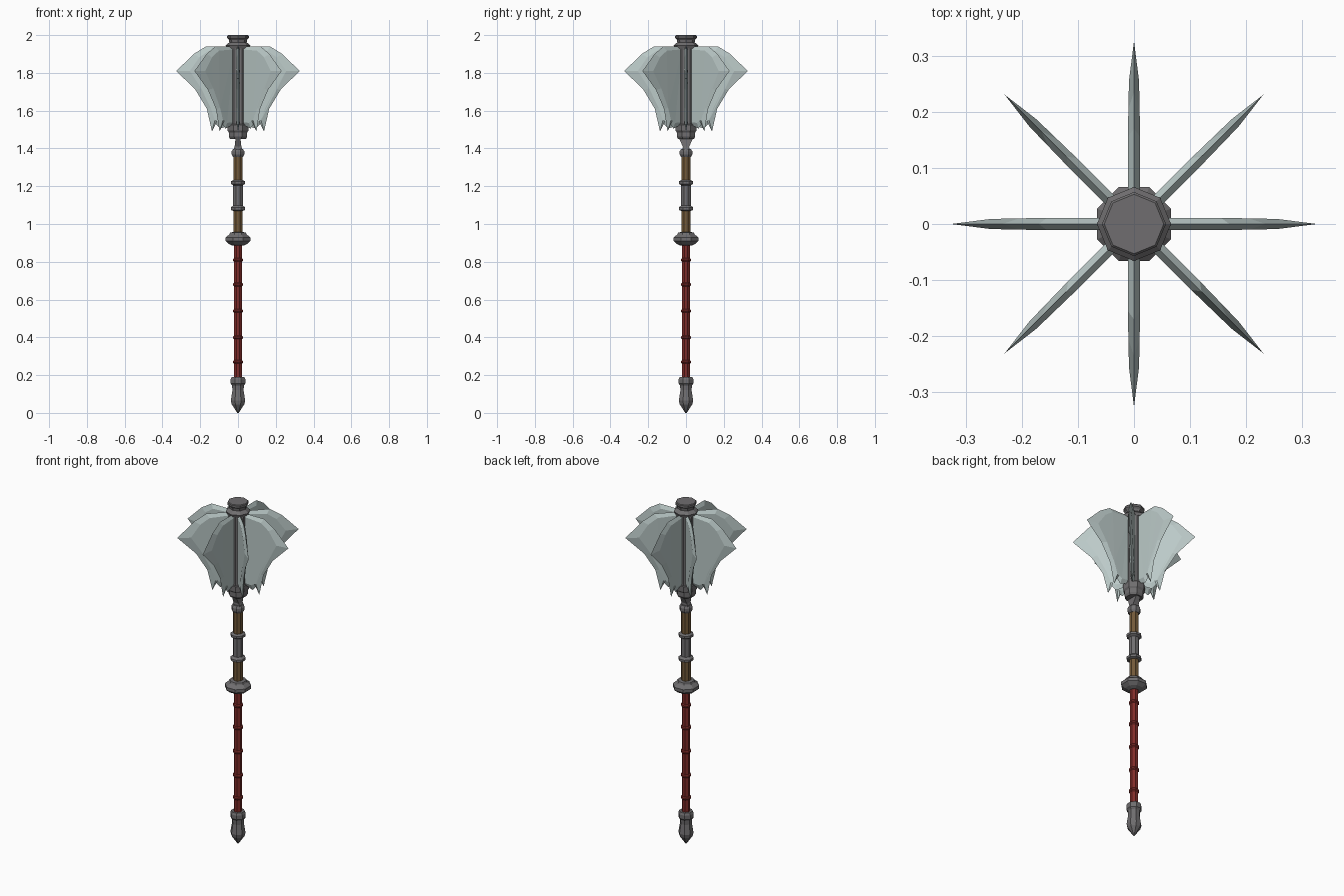
import bpy, bmesh, math


def material(name, rgb):
    m = bpy.data.materials.new(name)
    m.diffuse_color = (*rgb, 1)
    return m


STEEL = material("pale steel", (0.50, 0.59, 0.58))
IRON = material("dark iron", (0.16, 0.155, 0.16))
LEATHER = material("red leather", (0.22, 0.025, 0.022))
WOOD = material("brown wood", (0.17, 0.10, 0.04))


def finish(bm, name, mat):
    bmesh.ops.recalc_face_normals(bm, faces=bm.faces)
    me = bpy.data.meshes.new(name)
    bm.to_mesh(me)
    bm.free()
    me.materials.append(mat)
    ob = bpy.data.objects.new(name, me)
    bpy.context.collection.objects.link(ob)
    return ob


def loft(name, mat, rings):
    """Skin a stack of rings of points and cap both ends."""
    bm = bmesh.new()
    vs = [[bm.verts.new(p) for p in ring] for ring in rings]
    n = len(vs[0])
    for a, b in zip(vs, vs[1:]):
        for i in range(n):
            j = (i + 1) % n
            bm.faces.new((a[i], a[j], b[j], b[i]))
    bm.faces.new(vs[0][::-1])
    bm.faces.new(vs[-1])
    return finish(bm, name, mat)


def turned(name, mat, profile, sides=8, phase=22.5):
    """Low-poly turned part from (radius, z) pairs."""
    ang = [math.radians(phase) + math.tau * i / sides for i in range(sides)]
    return loft(name, mat, [[(r * math.cos(a), r * math.sin(a), z) for a in ang]
                            for r, z in profile])


# Pommel
turned("pommel", IRON, [(0.004, 0), (0.036, 0.045), (0.041, 0.065), (0.032, 0.12),
                        (0.034, 0.145), (0.042, 0.155), (0.042, 0.178), (0.036, 0.19)])

# Leather grip with raised bands
turned("grip", LEATHER, [(0.023, 0.18), (0.023, 0.90)])
for z in (0.27, 0.40, 0.54, 0.68, 0.81):
    turned("grip_band", LEATHER, [(0.022, z - 0.011), (0.028, z - 0.004),
                                  (0.028, z + 0.004), (0.022, z + 0.011)])

# Guard disc
turned("guard", IRON, [(0.030, 0.885), (0.050, 0.893), (0.071, 0.91), (0.071, 0.928),
                       (0.050, 0.945), (0.045, 0.955), (0.028, 0.957)])

# Wooden shaft with iron sleeve
turned("shaft", WOOD, [(0.026, 0.94), (0.026, 1.37)])
turned("sleeve", IRON, [(0.029, 1.07), (0.041, 1.074), (0.041, 1.087), (0.028, 1.098),
                        (0.028, 1.205), (0.041, 1.213), (0.041, 1.226), (0.029, 1.232)])

# Neck: collar and a wedge that turns from wide in x to wide in y
turned("neck_collar", IRON, [(0.028, 1.355), (0.036, 1.368), (0.036, 1.385), (0.028, 1.398)])
loft("neck_wedge", IRON, [
    [(-x, -y, z), (x, -y, z), (x, y, z), (-x, y, z)]
    for x, y, z in ((0.027, 0.018, 1.385), (0.018, 0.017, 1.41), (0.012, 0.040, 1.46))])

# Head hub: foot, column and cap
turned("hub_foot", IRON, [(0.046, 1.45), (0.053, 1.462), (0.053, 1.485), (0.060, 1.495),
                          (0.060, 1.525), (0.050, 1.535)])
turned("hub_column", IRON, [(0.056, 1.50), (0.056, 1.94)])
turned("hub_cap", IRON, [(0.060, 1.93), (0.066, 1.945), (0.046, 1.962), (0.048, 1.975),
                         (0.057, 1.984), (0.057, 1.996), (0.053, 2.0)], phase=0)

# Flanges: sharp outline (radius, z) and thick inner plateau (radius, z, half thickness)
EDGE = [(0.04, 1.94), (0.17, 1.94), (0.235, 1.90), (0.326, 1.81), (0.225, 1.71),
        (0.165, 1.61), (0.138, 1.49), (0.118, 1.53), (0.095, 1.505), (0.04, 1.525)]
CORE = [(0.04, 1.925, 0.011), (0.155, 1.917, 0.011), (0.205, 1.882, 0.010),
        (0.255, 1.81, 0.009), (0.195, 1.718, 0.010), (0.145, 1.615, 0.011),
        (0.122, 1.55, 0.010), (0.112, 1.548, 0.010), (0.092, 1.535, 0.010),
        (0.04, 1.54, 0.011)]


def flange(index):
    bm = bmesh.new()
    edge = [bm.verts.new((r, 0, z)) for r, z in EDGE]
    n = len(edge)
    for side in (-1, 1):
        core = [bm.verts.new((r, side * t, z)) for r, z, t in CORE]
        for i in range(n):
            j = (i + 1) % n
            bm.faces.new((edge[i], edge[j], core[j], core[i]))
        bmesh.ops.triangulate(bm, faces=[bm.faces.new(core)])
    finish(bm, "flange", STEEL).rotation_euler.z = index * math.tau / 8


for k in range(8):
    flange(k)
